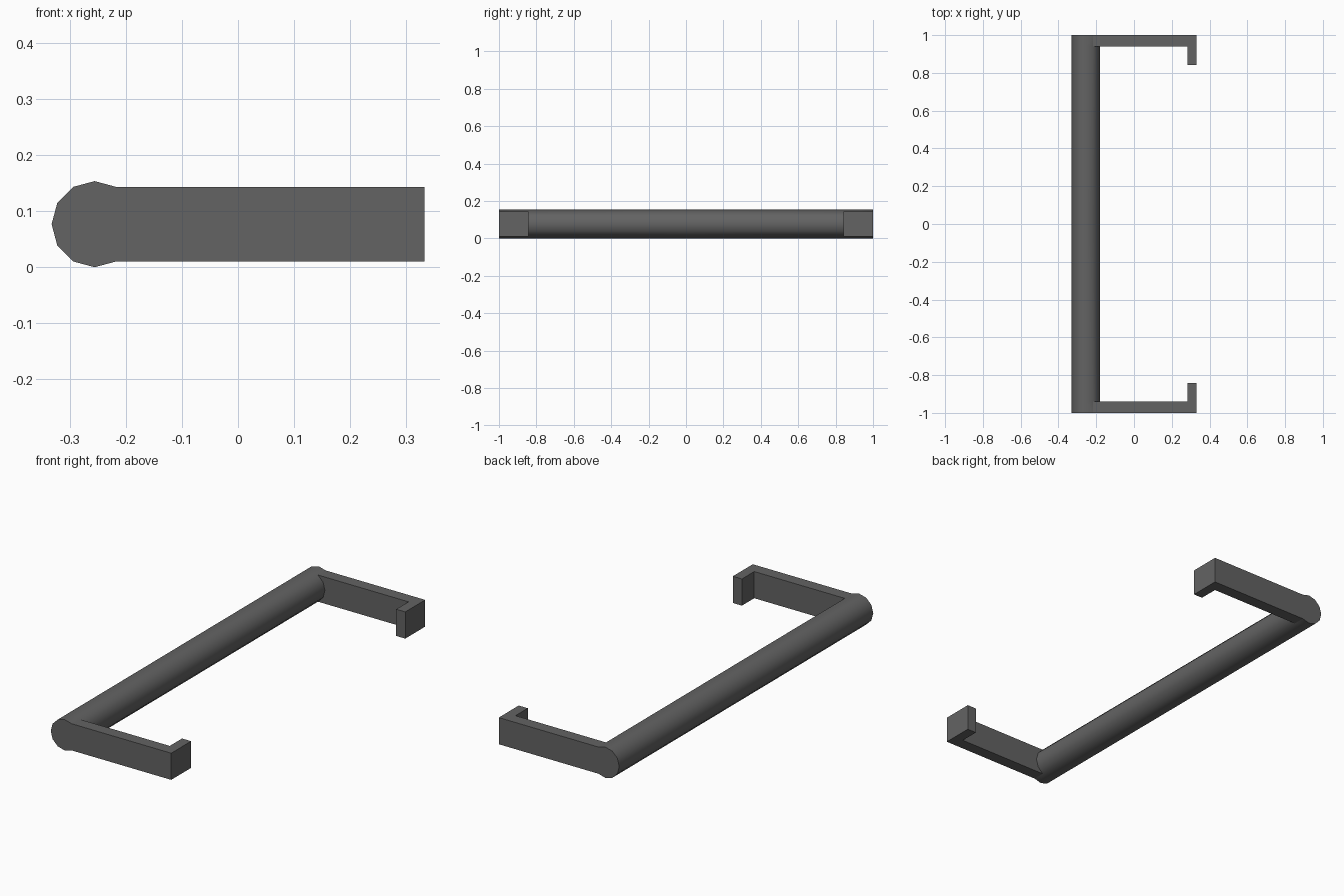
import bpy, bmesh, math

if "Cube" in bpy.data.objects:
    bpy.data.objects.remove(bpy.data.objects["Cube"])

CX, CZ, R = -0.2555, 0.0767, 0.0767      # bar axis and radius
HALF = R * math.sin(math.radians(60))    # half height of the arms
Y_OUT, Y_IN, Y_LIP = 1.0, 0.94, 0.843
X_LIP, X_END = 0.282, 0.332

mat = bpy.data.materials.new("dark_grey_metal")
mat.diffuse_color = (0.125, 0.125, 0.125, 1)
mat.use_nodes = True
mat.node_tree.nodes["Principled BSDF"].inputs["Base Color"].default_value = mat.diffuse_color

bm = bmesh.new()


def verts(pts, y):
    return [bm.verts.new((x, y, z)) for x, z in pts]


# Twelve-sided bar section, index k is at k * 30 degrees
ring = [(CX + R * math.cos(k * math.pi / 6), CZ + R * math.sin(k * math.pi / 6))
        for k in range(12)]
# Arm corners: lower lip start, lower end, upper end, upper lip start
arm = [(X_LIP, CZ - HALF), (X_END, CZ - HALF), (X_END, CZ + HALF), (X_LIP, CZ + HALF)]

# Outer end: bar and arm share one flat face
outline = [2, 3, 4, 5, 6, 7, 8, 9, 10]
outer = verts([ring[k] for k in outline] + arm, Y_OUT)
bm.faces.new(outer)

# Inner side of the arm, fitted around the bar
ring_in = verts(ring, Y_IN)
arm_in = verts(arm, Y_IN)
inner = [ring_in[k] for k in outline] + arm_in
bm.faces.new([ring_in[k] for k in (2, 1, 0, 11, 10)] + [arm_in[0], arm_in[3]])

# Edge walls of the end piece
for i in range(len(outer)):
    j = (i + 1) % len(outer)
    f = bm.faces.new((outer[i], outer[j], inner[j], inner[i]))
    f.smooth = i < 8

# Round bar, from the end piece to the mirror plane
ring_mid = verts(ring, 0.0)
for i in range(12):
    j = (i + 1) % 12
    bm.faces.new((ring_in[i], ring_in[j], ring_mid[j], ring_mid[i])).smooth = True

# Lip turned inward at the arm's end
lip = verts(arm, Y_LIP)
for i in range(4):
    j = (i + 1) % 4
    bm.faces.new((arm_in[i], arm_in[j], lip[j], lip[i]))
bm.faces.new(lip)

bmesh.ops.recalc_face_normals(bm, faces=bm.faces)
# Normals must point outward on the half-open mesh
end = max(bm.faces, key=lambda f: f.calc_center_median().y)
if end.normal.y < 0:
    bmesh.ops.reverse_faces(bm, faces=bm.faces)
# Keep every edge sharp except between neighbouring bar facets
for e in bm.edges:
    e.smooth = len(e.link_faces) < 2 or all(f.smooth for f in e.link_faces)

me = bpy.data.meshes.new("bar_handle")
bm.to_mesh(me)
bm.free()
me.materials.append(mat)
handle = bpy.data.objects.new("bar_handle", me)
bpy.context.collection.objects.link(handle)

# Other half
mir = handle.modifiers.new("mirror", 'MIRROR')
mir.use_axis = (False, True, False)
mir.use_clip = True
mir.merge_threshold = 0.0005
